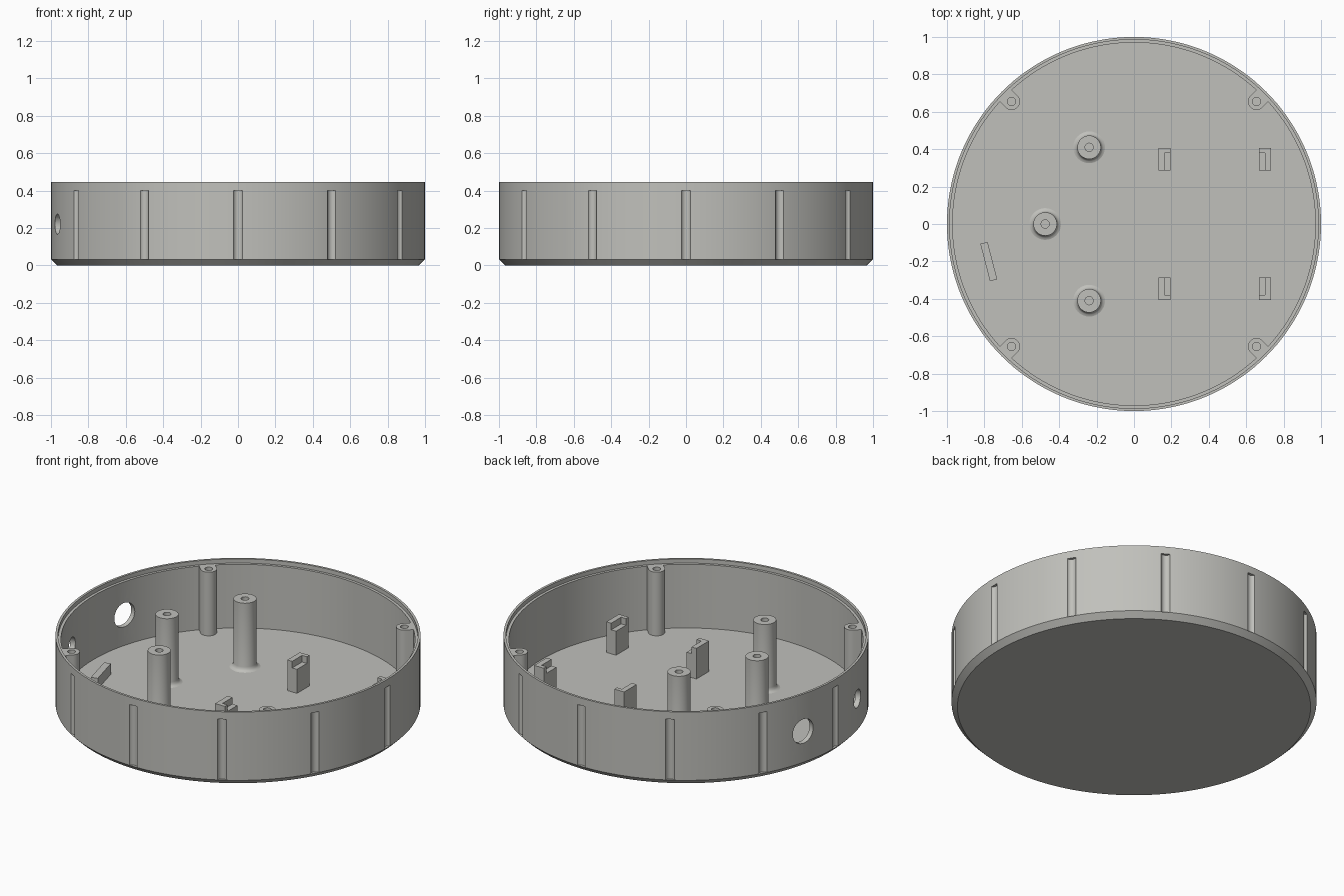
import bpy, bmesh, math
from mathutils import Matrix, Vector

if "Cube" in bpy.data.objects:
    bpy.data.objects.remove(bpy.data.objects["Cube"])

FLOOR, RIM, LEDGE = 0.035, 0.445, 0.42

mat = bpy.data.materials.new("warm_grey_plastic")
mat.diffuse_color = (0.53, 0.53, 0.50, 1)
mat.use_nodes = True
mat.node_tree.nodes["Principled BSDF"].inputs["Base Color"].default_value = mat.diffuse_color


def finish(bm, name):
    """Turn a bmesh into a named, coloured object."""
    bmesh.ops.recalc_face_normals(bm, faces=bm.faces)
    me = bpy.data.meshes.new(name)
    bm.to_mesh(me)
    bm.free()
    ob = bpy.data.objects.new(name, me)
    me.materials.append(mat)
    bpy.context.collection.objects.link(ob)
    return ob


def activate(ob):
    bpy.ops.object.select_all(action='DESELECT')
    ob.select_set(True)
    bpy.context.view_layer.objects.active = ob


def smooth(ob):
    activate(ob)
    bpy.ops.object.shade_smooth_by_angle(angle=math.radians(30))


def cut(ob, cutter):
    """Subtract the cutter and throw it away."""
    cutter.hide_render = True
    mod = ob.modifiers.new("cut", 'BOOLEAN')
    mod.operation, mod.solver, mod.object = 'DIFFERENCE', 'EXACT', cutter
    activate(ob)
    bpy.ops.object.modifier_apply(modifier=mod.name)
    bpy.data.objects.remove(cutter)


def lathe(name, profile, steps, at=(0, 0)):
    """Spin an (r, z) profile around a vertical axis."""
    bm = bmesh.new()
    vs = [bm.verts.new((r, 0, z)) for r, z in profile]
    es = [bm.edges.new(p) for p in zip(vs, vs[1:])]
    bmesh.ops.spin(bm, geom=vs + es, cent=(0, 0, 0), axis=(0, 0, 1),
                   angle=math.tau, steps=steps, use_duplicate=False)
    bmesh.ops.remove_doubles(bm, verts=bm.verts, dist=1e-5)
    bmesh.ops.translate(bm, verts=bm.verts, vec=(at[0], at[1], 0))
    return finish(bm, name)


def prism(name, outline, z0, z1):
    """Extrude an xy outline between two heights."""
    bm = bmesh.new()
    face = bm.faces.new([bm.verts.new((x, y, z0)) for x, y in outline])
    top = bmesh.ops.extrude_face_region(bm, geom=[face])["geom"]
    bmesh.ops.translate(bm, verts=[v for v in top if isinstance(v, bmesh.types.BMVert)],
                        vec=(0, 0, z1 - z0))
    return finish(bm, name)


def rect(x0, x1, y0, y1):
    return [(x0, y0), (x1, y0), (x1, y1), (x0, y1)]


def add_rod(bm, matrix, radius, length, seg=32):
    bmesh.ops.create_cone(bm, cap_ends=True, segments=seg, radius1=radius,
                          radius2=radius, depth=length, matrix=matrix)


# Round tray with chamfered foot, thin wall and stepped rim
shell = lathe("tray_shell", [(0, 0), (0.968, 0), (1, 0.032), (1, RIM), (0.986, RIM),
                             (0.986, LEDGE), (0.97, LEDGE), (0.97, FLOOR), (0, FLOOR)], 144)

# Twelve grip grooves and two cable holes through the wall
bm = bmesh.new()
for i in range(12):
    a = i * math.tau / 12
    add_rod(bm, Matrix.Translation((1.01 * math.cos(a), 1.01 * math.sin(a), 0.216)),
            0.027, 0.368, 24)
for deg, radius in ((165, 0.073), (195, 0.054)):
    turn = Matrix.Rotation(math.radians(deg), 4, 'Z')
    add_rod(bm, turn @ Matrix.Translation((0.98, 0, 0.22))
            @ Matrix.Rotation(math.pi / 2, 4, 'Y'), radius, 0.2, 48)
cut(shell, finish(bm, "wall_cutter"))
smooth(shell)

# Three board standoffs with filleted feet and screw holes
for i, at in enumerate([(-0.24, 0.41), (-0.475, 0), (-0.24, -0.41)]):
    smooth(lathe(f"standoff_{i + 1}", [
        (0, 0.03), (0.085, 0.03), (0.085, FLOOR), (0.074, 0.039), (0.067, 0.047),
        (0.063, 0.06), (0.063, RIM), (0.022, RIM), (0.022, 0.2), (0, 0.2)], 32, at))

# Four lid screw posts merged into the wall
for i in range(4):
    turn = Matrix.Rotation(math.radians(45 + 90 * i), 4, 'Z')
    arc = [math.radians(90 + 180 * k / 16) for k in range(17)]
    outline = [(0.926 + 0.045 * math.cos(a), 0.045 * math.sin(a)) for a in arc]
    outline += [(0.978, -0.045), (0.978, 0.045)]
    outline = [(turn @ Vector((x, y, 0))).xy for x, y in outline]
    post = prism(f"lid_post_{i + 1}", outline, 0.03, LEDGE)
    bm = bmesh.new()
    add_rod(bm, turn @ Matrix.Translation((0.926, 0, 0.4)), 0.022, 0.4, 24)
    cut(post, finish(bm, "screw_cutter"))
    smooth(post)

# Four corner clips, each notched to seat a board corner
for sy in (1, -1):
    for x, inward in ((0.1625, 1), (0.70, -1)):
        side = ("back" if sy > 0 else "front") + ("_left" if inward > 0 else "_right")
        clip = prism(f"board_clip_{side}",
                     rect(x - 0.0325, x + 0.0325, sy * 0.285, sy * 0.405), 0.03, 0.22)
        cut(clip, prism("notch_cutter", rect(x, x + inward * 0.1, sy * 0.2, sy * 0.38),
                        0.18, 0.3))

# Low stop plate behind the small cable hole
turn = Matrix.Rotation(math.radians(194.5), 4, 'Z')
corners = [(turn @ Vector((x, y, 0))).xy for x, y in rect(0.782, 0.822, -0.103, 0.103)]
prism("stop_plate", corners, 0.03, 0.1)
